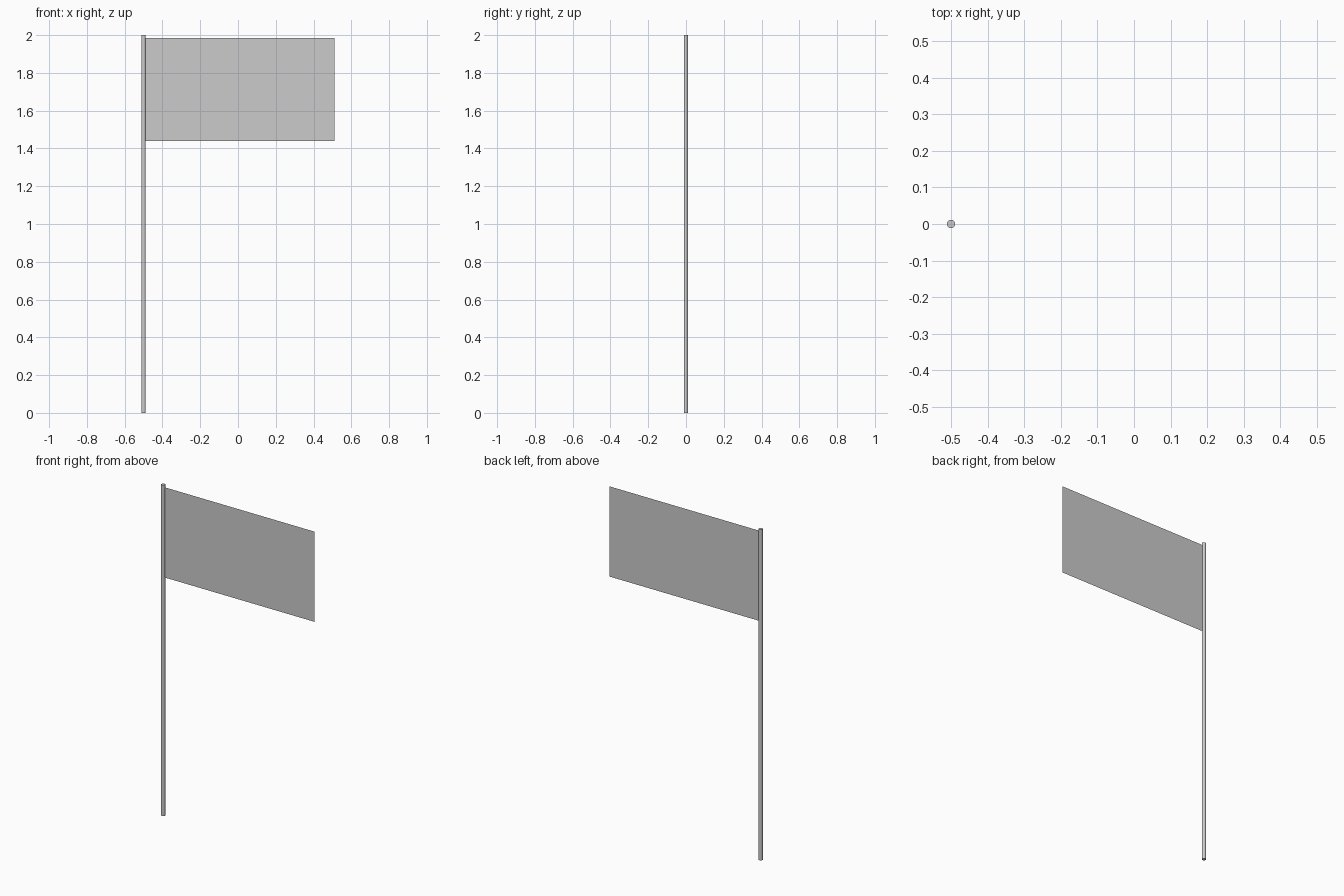
import bpy
import math

if "Cube" in bpy.data.objects:
    bpy.data.objects.remove(bpy.data.objects["Cube"])

POLE_X, POLE_R, HEIGHT = -0.5, 0.0115, 2.0
FLAG_RIGHT, FLAG_BOTTOM, FLAG_TOP = 0.51, 1.44, 1.985

# Pole: slim capped cylinder
bpy.ops.mesh.primitive_cylinder_add(vertices=32, radius=POLE_R, depth=HEIGHT,
                                    location=(POLE_X, 0, HEIGHT / 2))
pole = bpy.context.object
pole.name = "flag_pole"
bpy.ops.object.shade_smooth_by_angle(angle=math.radians(30))

# Flag: flat sheet standing upright, starting at the pole's surface
left = POLE_X + POLE_R
bpy.ops.mesh.primitive_plane_add(
    size=1,
    location=((left + FLAG_RIGHT) / 2, 0, (FLAG_BOTTOM + FLAG_TOP) / 2),
    rotation=(math.pi / 2, 0, 0))
flag = bpy.context.object
flag.name = "flag_cloth"
flag.scale = (FLAG_RIGHT - left, FLAG_TOP - FLAG_BOTTOM, 1)
bpy.ops.object.transform_apply(location=False, rotation=True, scale=True)
